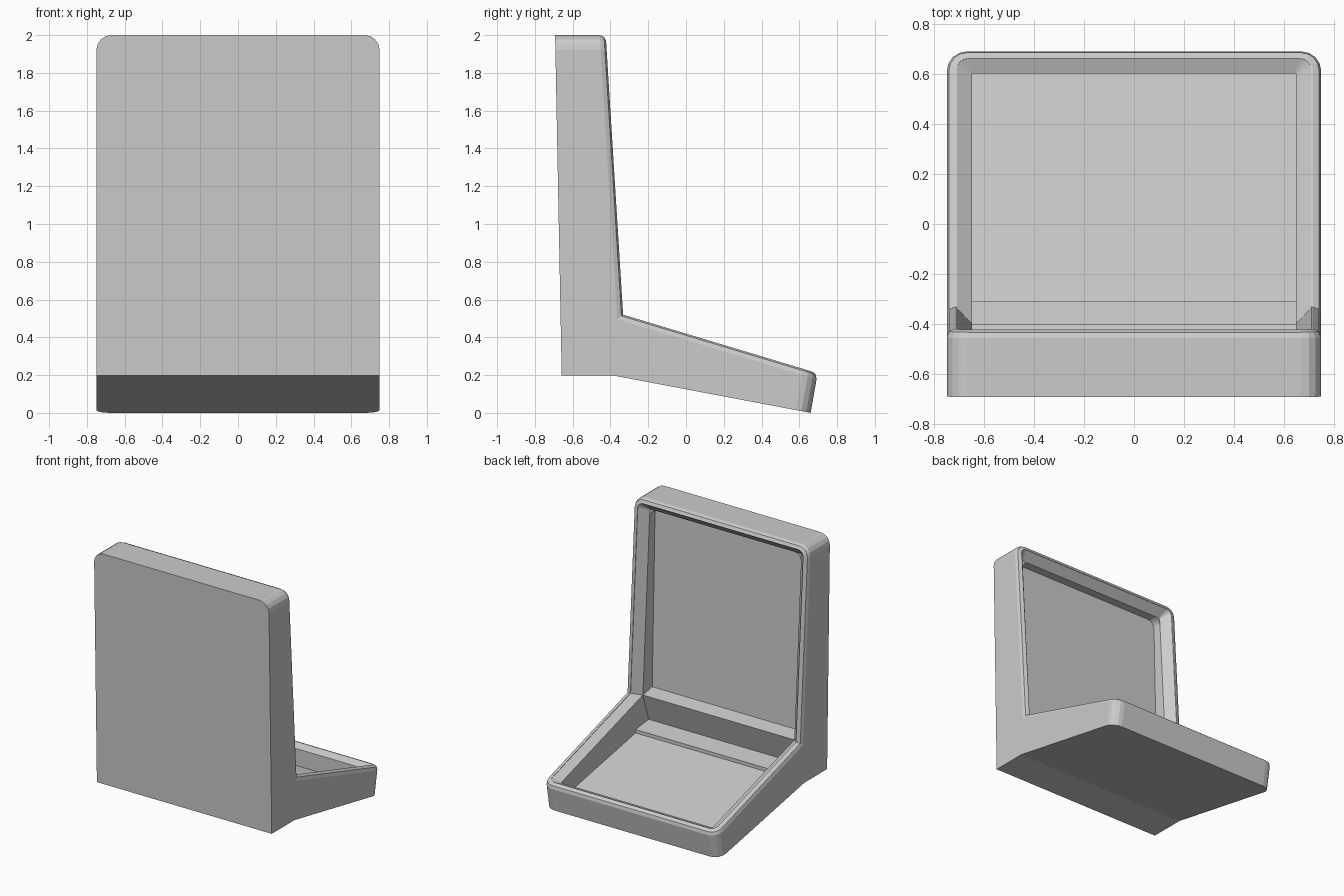
import bpy
import bmesh
import math
from mathutils import Vector

if "Cube" in bpy.data.objects:
    bpy.data.objects.remove(bpy.data.objects["Cube"], do_unlink=True)

HALF_WIDTH = 0.75
CREST_X = 0.71
POCKET_X = 0.65


def make_object(name, bm):
    bmesh.ops.recalc_face_normals(bm, faces=bm.faces)
    mesh = bpy.data.meshes.new(name)
    bm.to_mesh(mesh)
    bm.free()
    obj = bpy.data.objects.new(name, mesh)
    bpy.context.collection.objects.link(obj)
    return obj


def prism(profile, half):
    """Extrude a (y, z) outline across x."""
    bm = bmesh.new()
    sides = [[bm.verts.new((x, y, z)) for y, z in profile] for x in (-half, half)]
    bm.faces.new(sides[0])
    bm.faces.new(sides[1])
    n = len(profile)
    for i in range(n):
        j = (i + 1) % n
        bm.faces.new((sides[0][i], sides[0][j], sides[1][j], sides[1][i]))
    bmesh.ops.recalc_face_normals(bm, faces=bm.faces)
    return bm, sides


def bevel_edges(bm, edges, offset, segments):
    bmesh.ops.bevel(bm, geom=edges, offset=offset, offset_type='OFFSET',
                    segments=segments, profile=0.5, affect='EDGES',
                    clamp_overlap=True)


def subtract(target, cutter):
    cutter.hide_render = True
    mod = target.modifiers.new("cut", 'BOOLEAN')
    mod.operation = 'DIFFERENCE'
    mod.solver = 'EXACT'
    mod.object = cutter
    bpy.context.view_layer.objects.active = target
    bpy.ops.object.modifier_apply(modifier=mod.name)
    bpy.data.objects.remove(cutter, do_unlink=True)


# Outer shell: upright back and sloping tray in one outline
outline = [(-0.693, 2.0), (-0.658, 0.197), (-0.38, 0.197), (0.66, 0.0),
           (0.697, 0.21), (-0.333, 0.52), (-0.425, 2.0)]
bm, sides = prism(outline, HALF_WIDTH)

# Rounded outer corners at the top and at the tray end
corners = [bm.edges.get((s[a], s[b])) for s in sides for a, b in ((0, 6), (3, 4))]
bevel_edges(bm, corners, 0.08, 4)
bm.normal_update()


# Soft outer edge all around the rim
def slope_normal(a, b):
    d = Vector((0, b[0] - a[0], b[1] - a[1]))
    return Vector((1, 0, 0)).cross(d).normalized()


rim_normals = [slope_normal(outline[5], outline[4]), slope_normal(outline[6], outline[5])]


def on_rim(face):
    return any(face.normal.dot(n) > 0.995 for n in rim_normals)


rim = [e for e in bm.edges if sum(on_rim(f) for f in e.link_faces) == 1]
bevel_edges(bm, rim, 0.032, 2)
body = make_object("angled_case", bm)


# Chamfered opening: layers of half width, corner radius and outline, going inward
def rounded_arc(half, radius, end, joint, steps=4):
    """Corner at the far end of one half of the opening, from side to middle."""
    end, joint = Vector((0, *end)), Vector((0, *joint))
    along = (joint - end).normalized()
    arc = []
    for k in range(steps + 1):
        a = math.pi / 2 * k / steps
        p = end + along * radius * (1 - math.sin(a))
        arc.append(p + Vector((half - radius * (1 - math.cos(a)), 0, 0)))
    return arc


def mirrored(points):
    return [Vector((-p.x, p.y, p.z)) for p in reversed(points)]


layers = [
    (CREST_X, 0.045, (-0.36, 1.965), (-0.28, 0.58), (0.68, 0.28)),
    (CREST_X, 0.045, (-0.426, 1.965), (-0.336, 0.517), (0.663, 0.217)),
    (POCKET_X, 0.008, (-0.485, 1.905), (-0.40, 0.495), (0.603, 0.197)),
]
bm = bmesh.new()
loops = []
for half, radius, top, joint, far in layers:
    right, left = [Vector((x, *joint)) for x in (half, -half)]
    upper = rounded_arc(half, radius, top, joint)
    lower = rounded_arc(half, radius, far, joint)
    points = [right] + upper + mirrored(upper) + [left] + \
        [Vector((-p.x, p.y, p.z)) for p in lower] + lower[::-1]
    loops.append([bm.verts.new(p) for p in points])
count = len(loops[0])
middle = count // 2
for loop in (loops[0], loops[-1]):
    bm.faces.new(loop[:middle + 1])
    bm.faces.new(loop[middle:] + loop[:1])
for outer, inner in zip(loops, loops[1:]):
    for i in range(count):
        j = (i + 1) % count
        bm.faces.new((outer[i], outer[j], inner[j], inner[i]))
subtract(body, make_object("opening_cutter", bm))

# Straight pocket: upright panel, shelf, undercut tray wall, step and tray floor
pocket = [(-0.44, 1.905), (-0.55, 1.905), (-0.515, 0.515), (-0.40, 0.495),
          (-0.47, 0.28), (-0.31, 0.262), (-0.31, 0.235), (0.603, 0.065),
          (0.603, 0.26), (-0.32, 0.545)]
bm, sides = prism(pocket, POCKET_X)
bevel_edges(bm, [bm.edges.get((s[0], s[1])) for s in sides], 0.06, 4)
subtract(body, make_object("pocket_cutter", bm))

# Plain grey finish
grey = bpy.data.materials.new("light_grey")
grey.use_nodes = True
colour = (0.6, 0.6, 0.6, 1.0)
grey.diffuse_color = colour
grey.node_tree.nodes["Principled BSDF"].inputs["Base Color"].default_value = colour
body.data.materials.clear()
body.data.materials.append(grey)
